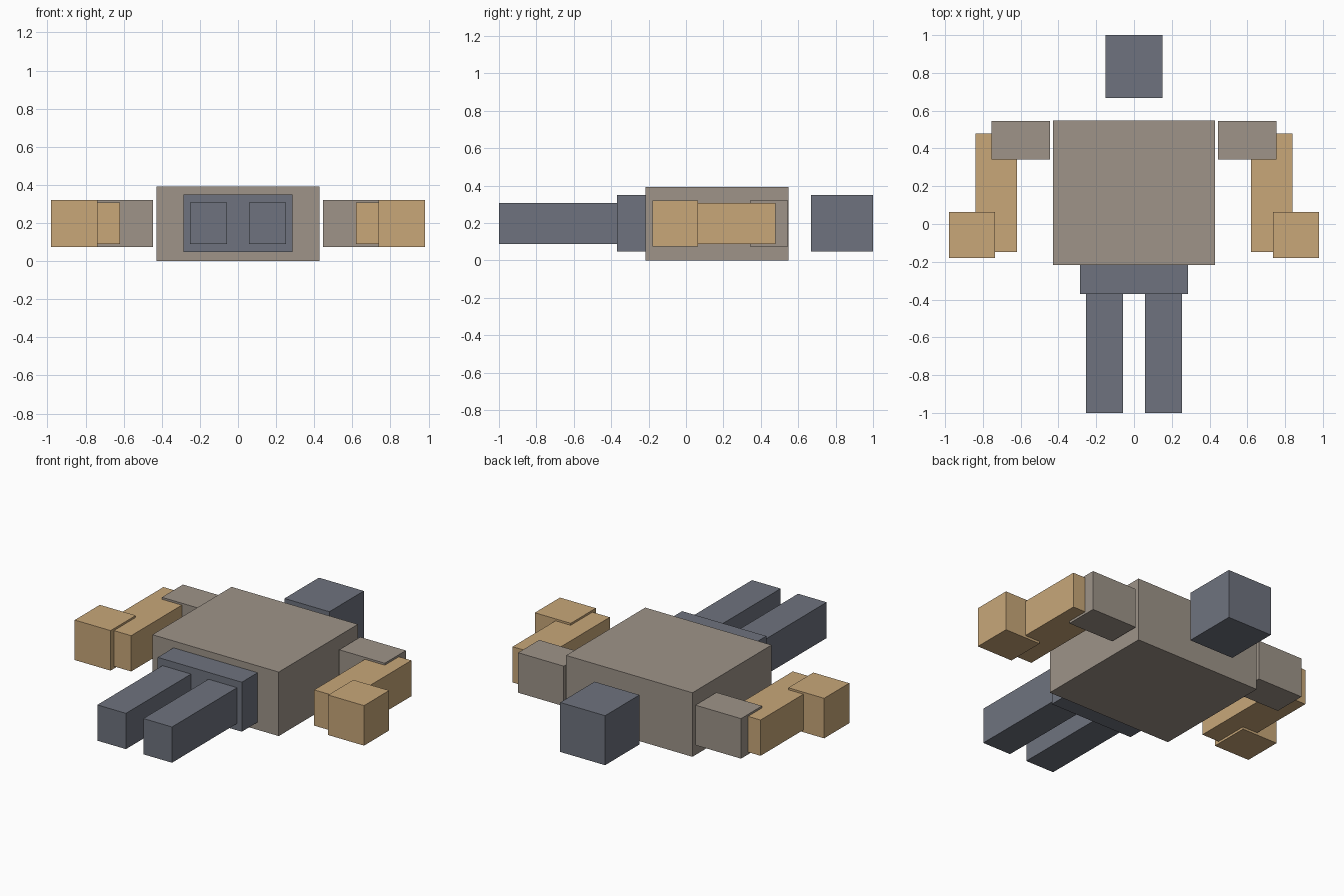
import bpy
import bmesh

if "Cube" in bpy.data.objects:
    bpy.data.objects.remove(bpy.data.objects["Cube"])


def material(name, rgb):
    mat = bpy.data.materials.new(name)
    mat.diffuse_color = (*rgb, 1.0)
    mat.use_nodes = True
    mat.node_tree.nodes["Principled BSDF"].inputs["Base Color"].default_value = mat.diffuse_color
    return mat


taupe = material("taupe", (0.342, 0.296, 0.250))
slate = material("slate_grey", (0.156, 0.171, 0.209))
tan = material("tan", (0.578, 0.386, 0.191))


def box(name, mat, x, y, z):
    """Box spanning the (min, max) ranges on each axis."""
    bm = bmesh.new()
    bmesh.ops.create_cube(bm, size=1.0)
    for v in bm.verts:
        v.co = [r[0] if c < 0 else r[1] for c, r in zip(v.co, (x, y, z))]
    mesh = bpy.data.meshes.new(name)
    bm.to_mesh(mesh)
    bm.free()
    mesh.materials.append(mat)
    obj = bpy.data.objects.new(name, mesh)
    bpy.context.collection.objects.link(obj)


def pair(name, mat, x, y, z):
    """Right box and its mirrored left twin."""
    box("right_" + name, mat, x, y, z)
    box("left_" + name, mat, (-x[1], -x[0]), y, z)


# Central parts, lying along y
box("head", slate, (-0.152, 0.152), (0.667, 1.0), (0.047, 0.350))
box("torso", taupe, (-0.428, 0.428), (-0.217, 0.549), (0.0, 0.392))
box("pelvis", slate, (-0.285, 0.285), (-0.370, -0.217), (0.047, 0.350))

# Limbs
pair("leg", slate, (0.059, 0.253), (-1.0, -0.370), (0.089, 0.308))
pair("shoulder", taupe, (0.446, 0.755), (0.342, 0.546), (0.075, 0.320))
pair("arm", tan, (0.620, 0.840), (-0.148, 0.478), (0.089, 0.308))
pair("hand", tan, (0.737, 0.980), (-0.180, 0.063), (0.075, 0.320))
